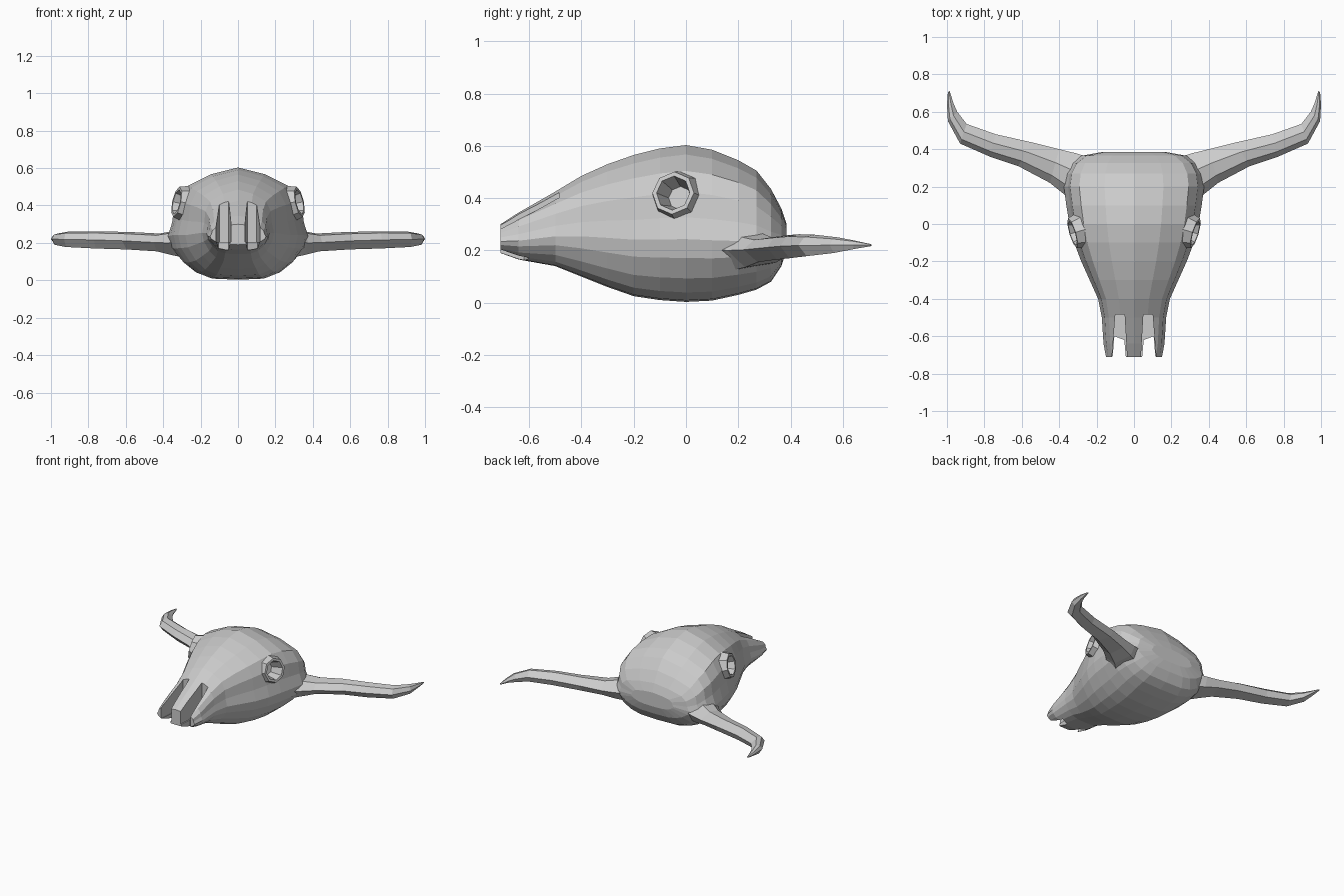
import bpy, bmesh, math
from mathutils import Matrix, Vector

if "Cube" in bpy.data.objects:
    bpy.data.objects.remove(bpy.data.objects["Cube"])


def loft(name, rings):
    """Bridge closed rings of points and cap both ends."""
    bm = bmesh.new()
    loops = [[bm.verts.new(p) for p in ring] for ring in rings]
    n = len(loops[0])
    for a, b in zip(loops, loops[1:]):
        for i in range(n):
            j = (i + 1) % n
            bm.faces.new((a[i], a[j], b[j], b[i]))
    bm.faces.new(loops[0])
    bm.faces.new(loops[-1])
    bmesh.ops.recalc_face_normals(bm, faces=bm.faces)
    return finish(name, bm)


def finish(name, bm):
    mesh = bpy.data.meshes.new(name)
    bm.to_mesh(mesh)
    bm.free()
    obj = bpy.data.objects.new(name, mesh)
    bpy.context.collection.objects.link(obj)
    return obj


def combine(target, tool, operation):
    """Apply a boolean and discard the helper."""
    tool.hide_render = True
    mod = target.modifiers.new(operation, 'BOOLEAN')
    mod.object, mod.operation, mod.solver = tool, operation, 'EXACT'
    bpy.context.view_layer.objects.active = target
    bpy.ops.object.modifier_apply(modifier=mod.name)
    bpy.data.objects.remove(tool)


def prism(plan, z0, z1, side):
    return loft("slot_cutter", [[(side * x, y, z) for x, y in plan] for z in (z0, z1)])


def eye_cone(r1, r2, depth, shift, side):
    """Octagonal plug pointing out of the eye socket."""
    bm = bmesh.new()
    bmesh.ops.create_cone(bm, cap_ends=True, segments=8, radius1=r1, radius2=r2, depth=depth)
    axis = Vector((side, -0.3, 0.22)).normalized()
    spot = Vector((side * 0.308, -0.043, 0.415)) + axis * shift
    bm.transform(Matrix.Translation(spot) @ axis.to_track_quat('Z', 'Y').to_matrix().to_4x4())
    return finish("eye_helper", bm)


# Skull: half cross-section (width fraction, height fraction) swept along y
half = [(0, 1), (.42, .94), (.78, .835), (.91, .70), (.94, .54), (1, .40),
        (.95, .28), (.80, .15), (.62, .06), (.40, .01), (0, 0)]
outline = half + [(-u, v) for u, v in half[-2:0:-1]]
# y, half width, bottom, top
stations = [(-.71, .15, .19, .30), (-.64, .163, .165, .345), (-.50, .172, .14, .425),
            (-.40, .192, .10, .485), (-.30, .237, .06, .53), (-.20, .282, .025, .565),
            (-.10, .32, .01, .59), (0, .345, .003, .603), (.10, .362, .008, .585),
            (.20, .375, .03, .545), (.27, .365, .05, .505), (.325, .335, .08, .435),
            (.365, .28, .14, .36), (.385, .17, .20, .30)]
skull = loft("skull", [[(u * w, y, b + v * (t - b)) for u, v in outline]
                       for y, w, b, t in stations])

for side in (-1, 1):
    # Raised eye socket with a hollow
    combine(skull, eye_cone(.10, .083, .06, -.008, side), 'UNION')
    combine(skull, eye_cone(.045, .073, .12, -.01, side), 'DIFFERENCE')
    # Nasal slots that leave three prongs on the muzzle
    combine(skull, prism([(.05, -.485), (.10, -.485), (.122, -.76), (.034, -.76)],
                         .205, .7, side), 'DIFFERENCE')
    combine(skull, prism([(.052, -.62), (.105, -.60), (.119, -.77), (.038, -.77)],
                         -.1, .5, side), 'DIFFERENCE')

# Horns: front edge xy, back edge xy, low z, high z
horn_rings = [((.31, .08), (.22, .35), .12, .29), ((.375, .16), (.31, .378), .135, .265),
              ((.45, .22), (.40, .40), .155, .25), ((.62, .31), (.54, .435), .165, .258),
              ((.77, .36), (.74, .48), .17, .262), ((.93, .43), (.895, .535), .178, .26),
              ((.995, .55), (.945, .60), .19, .25), ((1.0, .64), (.965, .645), .205, .238),
              ((.995, .705), (.985, .71), .216, .224)]
shape = [(0, .5), (.22, .9), (.6, 1), (1, .6), (.85, .15), (.3, 0)]
horns = loft("horns", [[(f[0] + (b[0] - f[0]) * s, f[1] + (b[1] - f[1]) * s, lo + (hi - lo) * h)
                        for s, h in shape] for f, b, lo, hi in horn_rings])
horns.modifiers.new("mirror", 'MIRROR').use_clip = False
